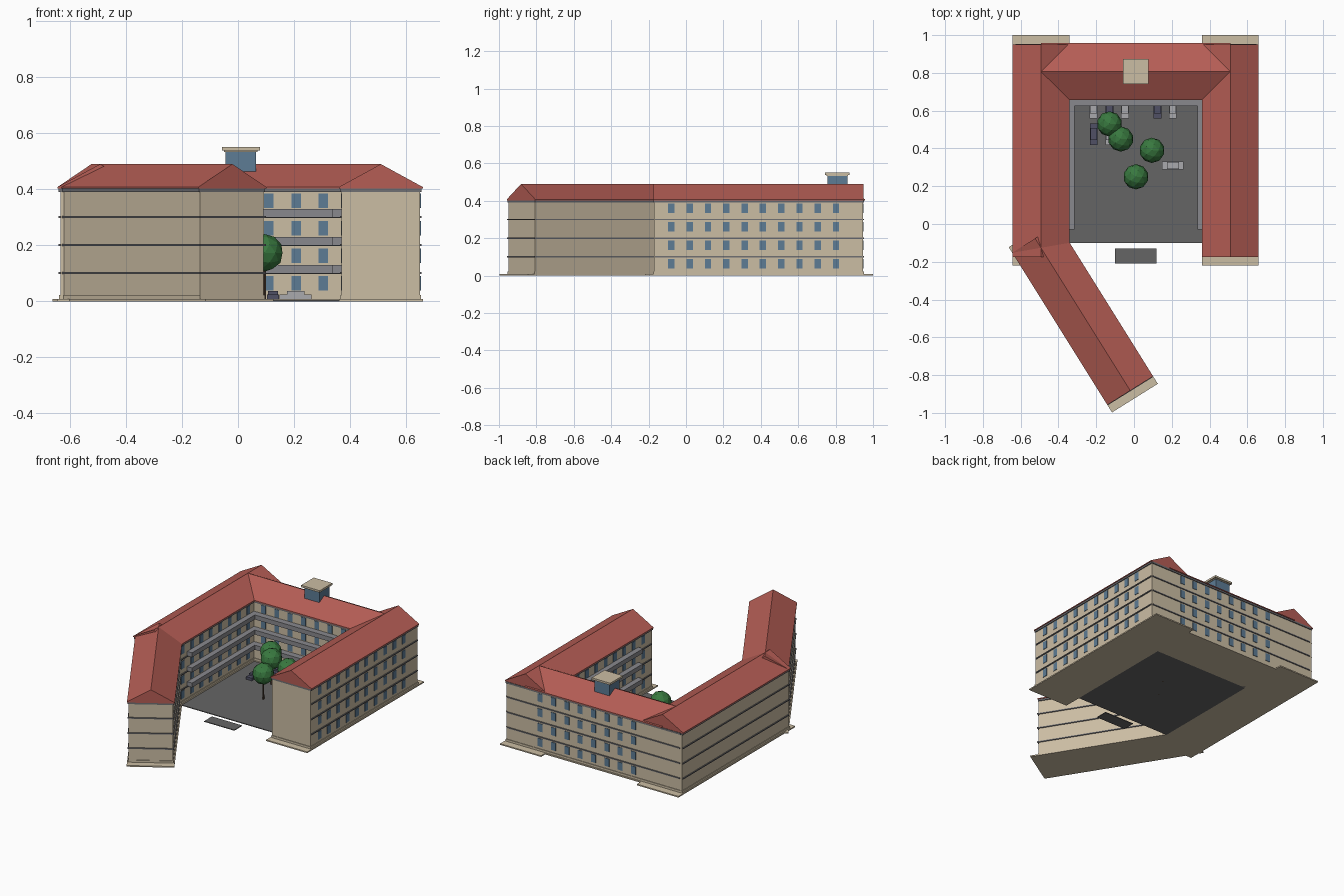
import bpy, bmesh, math
from mathutils import Matrix, Vector

if "Cube" in bpy.data.objects:
    bpy.data.objects.remove(bpy.data.objects["Cube"])


def material(name, r, g, b):
    m = bpy.data.materials.new(name)
    m.diffuse_color = (r, g, b, 1)
    m.use_nodes = True
    m.node_tree.nodes["Principled BSDF"].inputs["Base Color"].default_value = m.diffuse_color
    return m


WALL = material("plaster", 0.60, 0.51, 0.37)
ROOF = material("roof_tile", 0.46, 0.11, 0.09)
GLASS = material("glass", 0.11, 0.20, 0.30)
BAND = material("band_grey", 0.16, 0.16, 0.17)
PAVE = material("asphalt", 0.13, 0.13, 0.13)
WALK = material("gallery_grey", 0.25, 0.25, 0.27)
LEAF = material("foliage", 0.04, 0.19, 0.05)
BARK = material("bark", 0.08, 0.05, 0.03)
DARK = material("car_dark", 0.08, 0.08, 0.13)
PALE = material("car_pale", 0.40, 0.40, 0.42)


def finish(name, bm, mat, M=Matrix()):
    bmesh.ops.recalc_face_normals(bm, faces=bm.faces)
    me = bpy.data.meshes.new(name)
    bm.to_mesh(me)
    bm.free()
    me.materials.append(mat)
    ob = bpy.data.objects.new(name, me)
    ob.matrix_world = M
    bpy.context.collection.objects.link(ob)
    return ob


def boxes(name, mat, items, M=Matrix()):
    """One mesh from several (x0, x1, y0, y1, z0, z1) boxes."""
    bm = bmesh.new()
    for x0, x1, y0, y1, z0, z1 in items:
        T = Matrix.Translation(((x0 + x1) / 2, (y0 + y1) / 2, (z0 + z1) / 2))
        bmesh.ops.create_cube(bm, size=1, matrix=T @ Matrix.Diagonal((x1 - x0, y1 - y0, z1 - z0, 1)))
    return finish(name, bm, mat, M)


def prism(name, mat, profile, x0, x1, M):
    """Cross-section (y, z) swept along local x."""
    bm = bmesh.new()
    f = bm.faces.new([bm.verts.new((x0, y, z)) for y, z in profile])
    ext = bmesh.ops.extrude_face_region(bm, geom=[f])
    bmesh.ops.translate(bm, vec=(x1 - x0, 0, 0), verts=[v for v in ext["geom"] if isinstance(v, bmesh.types.BMVert)])
    return finish(name, bm, mat, M)


FLOOR = 0.0985


def wing(name, origin, angle, length, half, roof_span, base_over, end_bands):
    """Wing running along local x: walls, plinth, bands, cornice, gable roof."""
    M = Matrix.Translation((*origin, 0)) @ Matrix.Rotation(math.radians(angle), 4, 'Z')
    w = half - 0.01
    boxes(name + "_walls", WALL, [(0.004, length - 0.004, -w, w, 0, 0.398)], M)
    boxes(name + "_base", WALL, [(-base_over[0], length + base_over[1], -half, half, 0, 0.008),
                                 (0, length, -w - 0.004, w + 0.004, 0.008, 0.022)], M)
    e = 0.003 if end_bands else -0.01
    boxes(name + "_bands", BAND, [(-e, length - 0.006, -w - 0.006, w + 0.006, z - 0.003, z + 0.004)
                                  for z in (0.10, 0.20, 0.30)], M)
    boxes(name + "_cornice", BAND, [(0.002, length - 0.002, -half + 0.004, half - 0.004, 0.391, 0.403)], M)
    prism(name + "_roof", ROOF, [(-half, 0.402), (half, 0.402), (half, 0.408), (0, 0.49), (-half, 0.408)],
          *roof_span, M)
    return M


def windows(name, M, columns, y):
    boxes(name + "_windows", GLASS, [(c - 0.017, c + 0.017, y - 0.003, y + 0.003,
                                      0.038 + FLOOR * k, 0.09 + FLOOR * k)
                                     for c in columns for k in range(4)], M)


# wings
right = wing("right_wing", (0.51, -0.175), 90, 1.125, 0.15, (0, 1.125), (0.045, 0.05), False)
left = wing("left_wing", (-0.4925, -0.175), 90, 1.125, 0.152, (0, 1.125), (0.045, 0.05), False)
back = wing("back_wing", (-0.63, 0.807), 0, 1.28, 0.15, (0.1375, 1.14), (0, 0), False)
wing("angled_wing", (-0.02, -0.882), 122, 0.95, 0.143, (0, 0.95), (0.047, 0.035), True)

# windows on street and courtyard faces
side = [0.097 + 0.0978 * i for i in range(10)]
windows("right_outer", right, side, -0.14)
windows("right_inner", right, side[:8], 0.14)
windows("left_inner", left, side[:8], -0.142)
windows("back_inner", back, [0.35 + 0.0975 * i for i in range(7)], -0.14)
windows("back_outer", back, [0.35 + 0.0975 * i for i in range(8)], 0.14)

# courtyard galleries: one run per side, three floors
for k, z in enumerate((0.10, 0.20, 0.30)):
    boxes(f"gallery_{k + 1}", WALK, [(-0.351, -0.315, -0.03, 0.667, z, z + 0.03),
                                     (0.335, 0.371, -0.03, 0.667, z, z + 0.03),
                                     (-0.32, 0.34, 0.626, 0.669, z, z + 0.03)])

# ground
boxes("courtyard_paving", PAVE, [(-0.345, 0.365, -0.1, 0.67, 0, 0.005)])
boxes("entrance_slab", PAVE, [(-0.1, 0.12, -0.21, -0.13, 0, 0.005)])

# roof lantern
boxes("lantern_body", GLASS, [(-0.045, 0.065, 0.757, 0.863, 0.44, 0.536)])
boxes("lantern_cap", WALL, [(-0.058, 0.078, 0.742, 0.874, 0.538, 0.551),
                            (-0.05, 0.07, 0.75, 0.866, 0.533, 0.538)])

# trees
for i, (x, y) in enumerate([(-0.13, 0.53), (-0.07, 0.45), (0.095, 0.39), (0.01, 0.25)]):
    bm = bmesh.new()
    bmesh.ops.create_icosphere(bm, subdivisions=2, radius=0.067, matrix=Matrix.Translation((x, y, 0.173)))
    finish(f"tree_crown_{i + 1}", bm, LEAF)
    bm = bmesh.new()
    bmesh.ops.create_cone(bm, cap_ends=True, segments=6, radius1=0.006, radius2=0.005, depth=0.13,
                          matrix=Matrix.Translation((x, y, 0.065)))
    finish(f"tree_trunk_{i + 1}", bm, BARK)

# parked cars
cars = [(-0.215, 0.615, 90, PALE), (-0.13, 0.615, 90, DARK), (-0.048, 0.615, 90, PALE),
        (0.125, 0.615, 90, DARK), (0.205, 0.615, 90, PALE), (-0.213, 0.475, 90, DARK),
        (-0.13, 0.475, 90, PALE), (0.205, 0.31, 0, PALE)]
for i, (x, y, a, mat) in enumerate(cars):
    M = Matrix.Translation((x, y, 0)) @ Matrix.Rotation(math.radians(a), 4, 'Z')
    boxes(f"car_{i + 1}", mat, [(-0.057, 0.057, -0.021, 0.021, 0.006, 0.024),
                                (-0.03, 0.032, -0.018, 0.018, 0.024, 0.036)], M)
